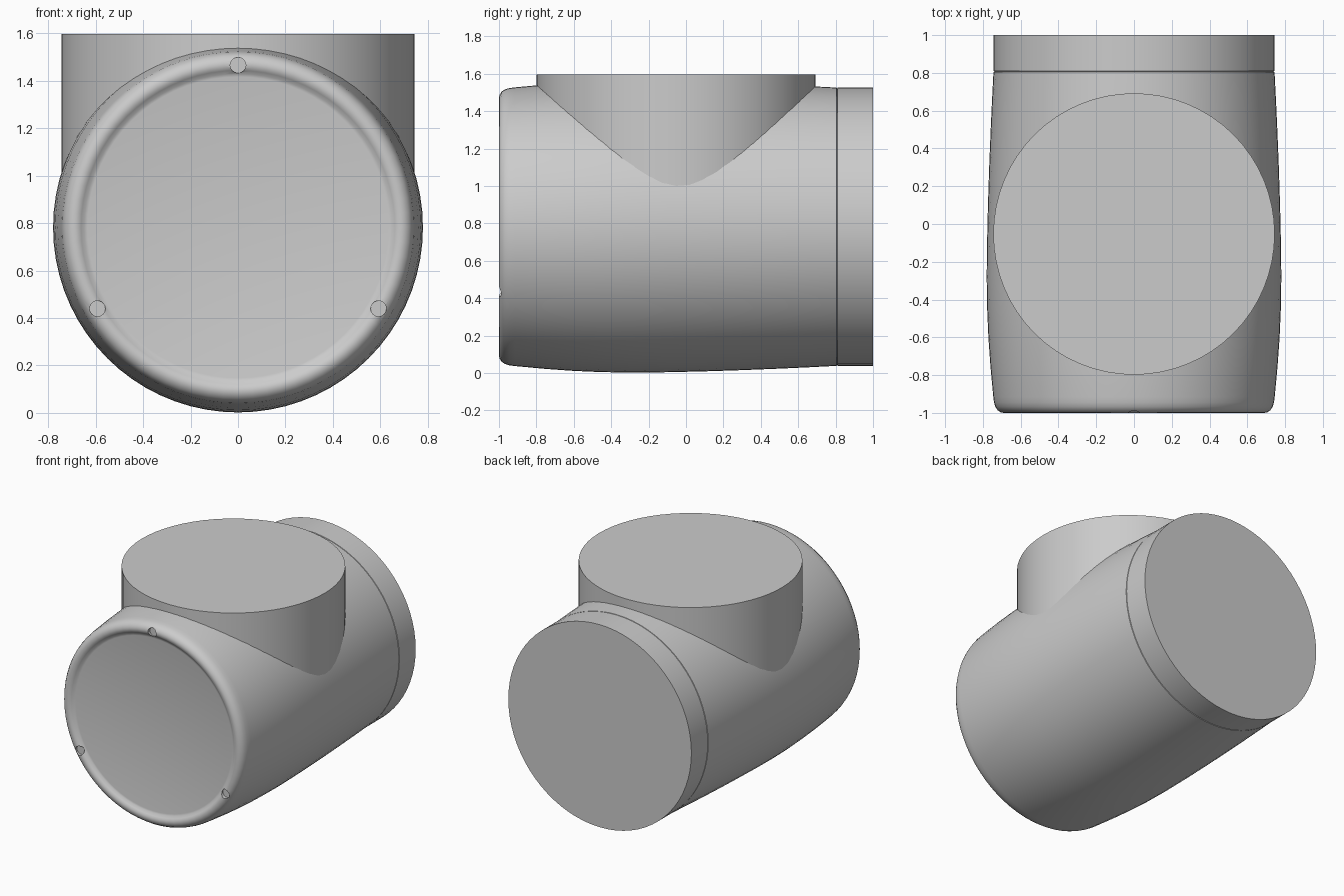
import bpy, bmesh, math
from mathutils import Matrix, Vector

if "Cube" in bpy.data.objects:
    bpy.data.objects.remove(bpy.data.objects["Cube"])

AXIS_Z = 0.782   # height of the main pipe's axis


def finish(obj, angle=35):
    bpy.ops.object.select_all(action='DESELECT')
    obj.select_set(True)
    bpy.context.view_layer.objects.active = obj
    bpy.ops.object.shade_smooth_by_angle(angle=math.radians(angle))


def lathe_y(name, profile, segments=72):
    """Solid of revolution about the y axis; profile is (radius, y)."""
    bm = bmesh.new()
    rings = []
    for r, y in profile:
        rings.append([bm.verts.new((r * math.sin(2 * math.pi * i / segments), y,
                                    AXIS_Z + r * math.cos(2 * math.pi * i / segments)))
                      for i in range(segments)])
    for a, b in zip(rings, rings[1:]):
        for i in range(segments):
            j = (i + 1) % segments
            bm.faces.new((a[i], a[j], b[j], b[i]))
    bm.faces.new(rings[0])
    bm.faces.new(rings[-1])
    bmesh.ops.recalc_face_normals(bm, faces=bm.faces)
    mesh = bpy.data.meshes.new(name)
    bm.to_mesh(mesh)
    bm.free()
    obj = bpy.data.objects.new(name, mesh)
    bpy.context.collection.objects.link(obj)
    return obj


# Bulging main pipe with a rounded front rim around a shallow recess
profile = [(0.635, -0.975), (0.648, -0.978), (0.662, -0.99), (0.675, -0.998),
           (0.69, -1.0), (0.705, -0.997), (0.722, -0.986), (0.734, -0.968),
           (0.741, -0.945), (0.745, -0.915)]
bulge_y, bulge_r = -0.28, 0.78
for y in (-0.75, -0.6, -0.45, -0.28, -0.1, 0.1, 0.3, 0.5, 0.65, 0.805):
    span = 0.635 if y < bulge_y else 1.085
    power = 2 if y < bulge_y else 1.6
    profile.append((bulge_r - 0.036 * (abs(y - bulge_y) / span) ** power, y))
profile += [(0.738, 0.807), (0.738, 0.83)]
body = lathe_y("main_pipe", profile)

# Three small screw holes in the front rim
bm = bmesh.new()
for k in range(3):
    a = 2 * math.pi * k / 3
    place = Matrix.Translation(Vector((0.684 * math.sin(a), -1.0, AXIS_Z + 0.684 * math.cos(a))))
    bmesh.ops.create_cone(bm, cap_ends=True, segments=24, radius1=0.033, radius2=0.033,
                          depth=0.05, matrix=place @ Matrix.Rotation(math.pi / 2, 4, 'X'))
mesh = bpy.data.meshes.new("screw_hole_cutter")
bm.to_mesh(mesh)
bm.free()
cutter = bpy.data.objects.new("screw_hole_cutter", mesh)
bpy.context.collection.objects.link(cutter)
cutter.hide_render = True
bpy.context.view_layer.objects.active = body
mod = body.modifiers.new("screw_holes", 'BOOLEAN')
mod.operation = 'DIFFERENCE'
mod.solver = 'EXACT'
mod.object = cutter
bpy.ops.object.modifier_apply(modifier=mod.name)
bpy.data.objects.remove(cutter)
finish(body)

# Straight collar at the back
finish(lathe_y("back_collar", [(0.738, 0.808), (0.744, 0.811), (0.744, 1.0)]))

# Upright branch pipe rising out of the main pipe
bottom, top = 0.85, 1.597
bpy.ops.mesh.primitive_cylinder_add(vertices=64, radius=0.745, depth=top - bottom,
                                    location=(0, -0.053, (top + bottom) / 2))
branch = bpy.context.object
branch.name = "branch_pipe"
finish(branch)
